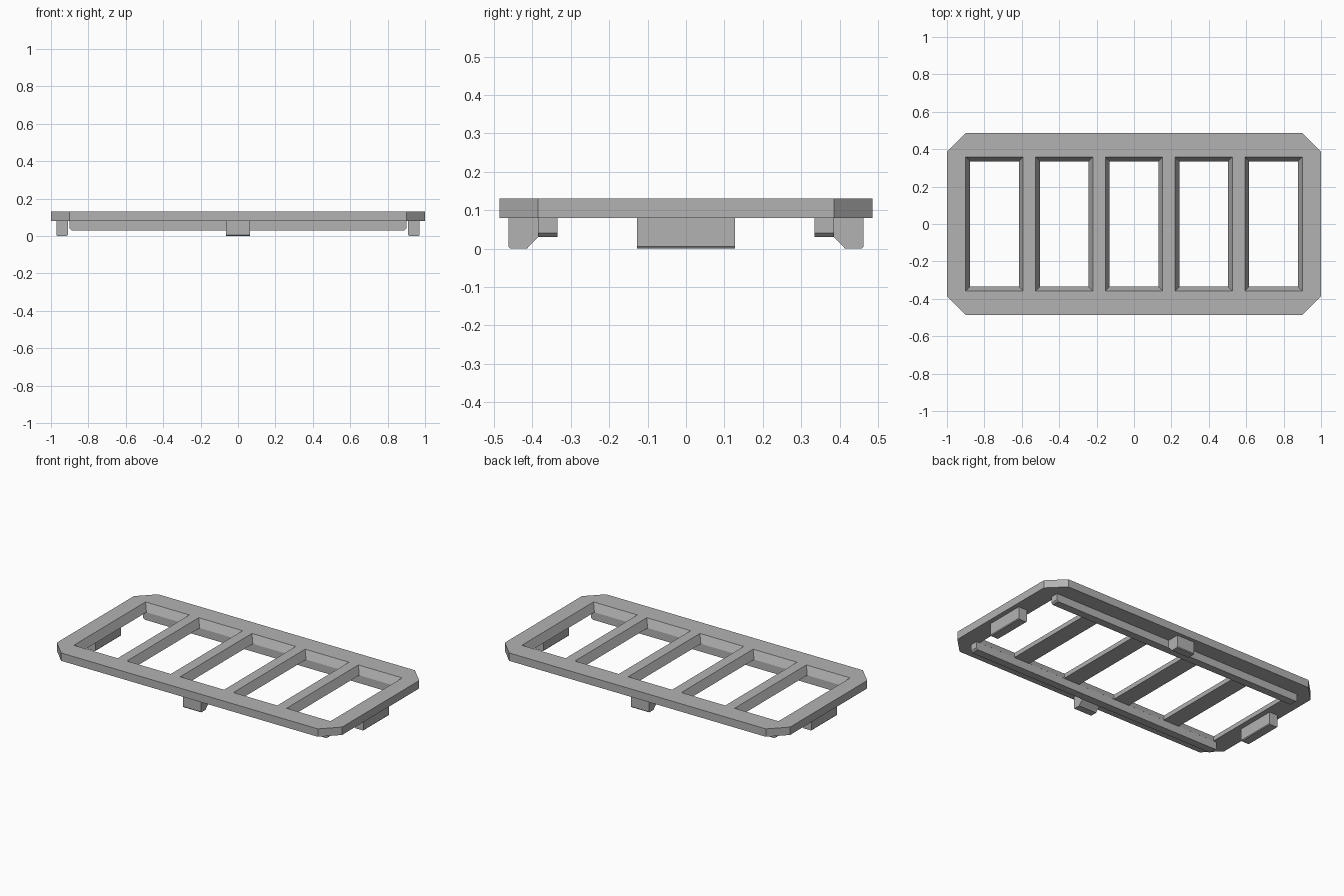
import bpy, bmesh

if "Cube" in bpy.data.objects:
    bpy.data.objects.remove(bpy.data.objects["Cube"], do_unlink=True)

GREY = (0.45, 0.45, 0.45, 1)
grey = bpy.data.materials.new("grey plastic")
grey.use_nodes = True
grey.diffuse_color = GREY
grey.node_tree.nodes["Principled BSDF"].inputs["Base Color"].default_value = GREY


def loft(name, lower, upper):
    """Solid between two matching outlines of 3D points."""
    bm = bmesh.new()
    a = [bm.verts.new(p) for p in lower]
    b = [bm.verts.new(p) for p in upper]
    bm.faces.new(a[::-1])
    bm.faces.new(b)
    n = len(a)
    for i in range(n):
        j = (i + 1) % n
        bm.faces.new((a[i], a[j], b[j], b[i]))
    bmesh.ops.recalc_face_normals(bm, faces=bm.faces)
    mesh = bpy.data.meshes.new(name)
    bm.to_mesh(mesh)
    bm.free()
    mesh.materials.append(grey)
    ob = bpy.data.objects.new(name, mesh)
    bpy.context.collection.objects.link(ob)
    return ob


def rect(cx, hx, hy, z):
    return [(cx + sx * hx, sy * hy, z) for sx, sy in ((-1, -1), (1, -1), (1, 1), (-1, 1))]


# Frame plate with clipped corners
HX, HY, CUT, Z0, Z1 = 1.0, 0.486, 0.1, 0.08, 0.13
outline = [(-HX + CUT, -HY), (HX - CUT, -HY), (HX, -HY + CUT), (HX, HY - CUT),
           (HX - CUT, HY), (-HX + CUT, HY), (-HX, HY - CUT), (-HX, -HY + CUT)]
frame = loft("frame", [(x, y, Z0) for x, y in outline], [(x, y, Z1) for x, y in outline])

# Five tapered openings, narrower at the bottom
for i in range(-2, 3):
    cutter = loft("opening_cutter",
                  rect(i * 0.373, 0.121, 0.325, Z0 - 0.02),
                  rect(i * 0.373, 0.163, 0.369, Z1 + 0.02))
    cutter.hide_render = True
    mod = frame.modifiers.new("opening", 'BOOLEAN')
    mod.operation = 'DIFFERENCE'
    mod.solver = 'EXACT'
    mod.object = cutter
    bpy.context.view_layer.objects.active = frame
    bpy.ops.object.modifier_apply(modifier=mod.name)
    bpy.data.objects.remove(cutter, do_unlink=True)

for s, where in ((-1, "front"), (1, "back")):
    # Long rail under each long edge, with clipped lower ends
    profile = [(-0.9, Z0), (-0.9, 0.04), (-0.89, 0.03), (0.89, 0.03), (0.9, 0.04), (0.9, Z0)]
    loft(where + "_rail", [(x, s * 0.335, z) for x, z in profile],
         [(x, s * 0.385, z) for x, z in profile])
    # Locating tab at the middle, chamfered on its inner side
    profile = [(0.385, Z0), (0.385, 0.03), (0.41, 0.005), (0.413, 0),
               (0.458, 0), (0.462, 0.005), (0.462, Z0)]
    loft(where + "_tab", [(-0.063, s * y, z) for y, z in profile],
         [(0.063, s * y, z) for y, z in profile])

for s, where in ((-1, "right"), (1, "left")):
    # End tab with lightly chamfered lower edges
    profile = [(0.91, Z0), (0.91, 0.005), (0.914, 0), (0.966, 0), (0.97, 0.005), (0.97, Z0)]
    loft(where + "_tab", [(s * x, -0.127, z) for x, z in profile],
         [(s * x, 0.127, z) for x, z in profile])
